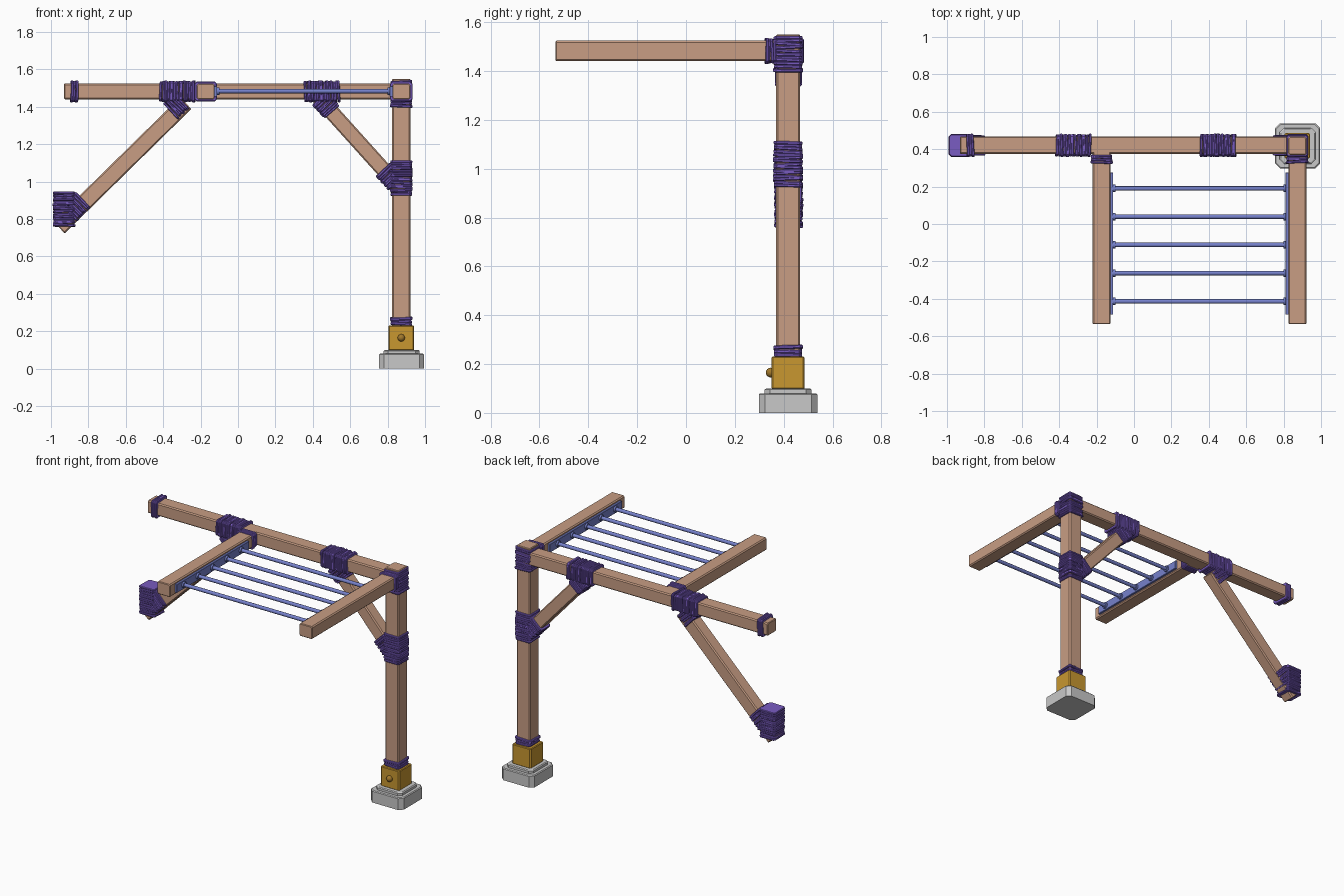
import bpy, bmesh, random
from mathutils import Vector

random.seed(4)
cube = bpy.data.objects.get("Cube")
if cube:
    bpy.data.objects.remove(cube, do_unlink=True)


def material(name, r, g, b):
    m = bpy.data.materials.new(name)
    m.use_nodes = True
    m.diffuse_color = (r, g, b, 1)
    node = m.node_tree.nodes["Principled BSDF"]
    node.inputs["Base Color"].default_value = (r, g, b, 1)
    node.inputs["Roughness"].default_value = 0.8
    return m


WOOD = material("wood", 0.58, 0.34, 0.23)
ROPE = material("purple rope", 0.19, 0.105, 0.53)
BLUE = material("blue metal", 0.18, 0.22, 0.6)
GOLD = material("gold metal", 0.58, 0.31, 0.03)
BRONZE = material("bronze bolt", 0.36, 0.19, 0.025)
STONE = material("grey stone", 0.58, 0.58, 0.58)


def finish(name, bm, mat):
    bmesh.ops.recalc_face_normals(bm, faces=bm.faces)
    mesh = bpy.data.meshes.new(name)
    bm.to_mesh(mesh)
    bm.free()
    mesh.materials.append(mat)
    ob = bpy.data.objects.new(name, mesh)
    bpy.context.collection.objects.link(ob)
    return ob


def frame(a, b):
    """Origin, axis, the two cross axes and the length of a run from a to b."""
    a, b = Vector(a), Vector(b)
    d = (b - a).normalized()
    v = Vector((0, 0, 1)) if abs(d.y) > 0.9 else Vector((0, 1, 0))
    return a, d, v.cross(d), v, (b - a).length


def loft(bm, fr, sections, tilt=(0, 0)):
    """Chamfered rectangles (distance, half u, half v, chamfer) skinned and capped."""
    o, d, u, v, _ = fr
    loops = []
    for t, hu, hv, c in sections:
        outline = [(hu, hv - c), (hu - c, hv), (c - hu, hv), (-hu, hv - c),
                   (-hu, c - hv), (c - hu, -hv), (hu - c, -hv), (hu, c - hv)]
        loops.append([bm.verts.new(o + u * p + v * q + d * (t + tilt[0] * p + tilt[1] * q))
                      for p, q in outline])
    for lo, hi in zip(loops, loops[1:]):
        for i in range(8):
            j = (i + 1) % 8
            bm.faces.new((lo[i], lo[j], hi[j], hi[i]))
    bm.faces.new(loops[0][::-1])
    bm.faces.new(loops[-1])


def bar(name, a, b, hu, hv, mat, c=0.007):
    fr = frame(a, b)
    n = fr[4]
    e = c * 0.6
    bm = bmesh.new()
    loft(bm, fr, [(0, hu - e, hv - e, c), (e, hu, hv, c),
                  (n - e, hu, hv, c), (n, hu - e, hv - e, c)])
    return finish(name, bm, mat)


def wrap(name, a, b, hu=0.059, hv=0.061):
    """Stack of slightly crooked rope turns."""
    fr = frame(a, b)
    count = max(3, round(fr[4] / 0.0125))
    step = fr[4] / count
    bm = bmesh.new()
    for i in range(count):
        t = (i + 0.5) * step
        g = random.uniform(-0.004, 0.001)
        p, q, w = hu + g, hv + g, step * 0.55
        loft(bm, fr, [(t - w, p - 0.004, q - 0.004, 0.009), (t - w * 0.5, p, q, 0.012),
                      (t + w * 0.5, p, q, 0.012), (t + w, p - 0.004, q - 0.004, 0.009)],
             (random.uniform(-0.06, 0.06), random.uniform(-0.06, 0.06)))
    return finish(name, bm, ROPE)


def rod(name, a, b, r, mat, sides=12):
    o, d, u, v, n = frame(a, b)
    bm = bmesh.new()
    bmesh.ops.create_cone(bm, cap_ends=True, segments=sides, radius1=r, radius2=r, depth=n)
    rot = d.to_track_quat("Z", "Y")
    for vert in bm.verts:
        vert.co = rot @ vert.co + o + d * (n / 2)
    ob = finish(name, bm, mat)
    for p in ob.data.polygons:
        p.use_smooth = len(p.vertices) == 4
    return ob


PX, PY, BZ = 0.873, 0.418, 1.482   # post centre and beam height

# Footing, sleeve and bolt
bm = bmesh.new()
up = frame((PX + 0.002, PY, 0), (PX + 0.002, PY, 0.1))
loft(bm, up, [(0, 0.12, 0.12, 0.025), (0.075, 0.12, 0.12, 0.025), (0.08, 0.115, 0.115, 0.025)])
loft(bm, up, [(0.078, 0.096, 0.096, 0.022), (0.095, 0.096, 0.096, 0.022), (0.1, 0.09, 0.09, 0.022)])
finish("footing", bm, STONE)
bar("post_sleeve", (PX, PY, 0.098), (PX, PY, 0.23), 0.069, 0.068, GOLD)
bm = bmesh.new()
bmesh.ops.create_uvsphere(bm, u_segments=14, v_segments=8, radius=0.02)
bmesh.ops.translate(bm, verts=bm.verts, vec=(PX, 0.347, 0.165))
bolt = finish("sleeve_bolt", bm, BRONZE)
for p in bolt.data.polygons:
    p.use_smooth = True

# Timber frame
bar("post", (PX, PY, 0.15), (PX, PY, 1.55), 0.049, 0.049, WOOD)
bar("cross_beam", (-0.93, 0.422, BZ), (PX, 0.422, BZ), 0.042, 0.047, WOOD)
bar("short_brace", (0.43, 0.42, 1.45), (0.865, 0.42, 0.967), 0.041, 0.04, WOOD)
bar("long_brace", (-0.28, 0.42, 1.42), (-0.957, 0.42, 0.755), 0.044, 0.042, WOOD)
RAILS = {"left": PX, "right": -0.173}
for side, x in RAILS.items():
    bar(side + "_rail", (x, -0.535, BZ), (x, 0.39, BZ), 0.048, 0.042, WOOD)

# Rope lashings on the post
wrap("post_foot_rope", (PX, PY, 0.232), (PX, PY, 0.275), 0.06, 0.06)
wrap("post_middle_rope", (PX, PY, 0.925), (PX, PY, 1.112), 0.06, 0.061)
wrap("post_top_rope", (PX, PY, 1.397), (PX, PY, 1.54), 0.06, 0.061)

# Rope lashings on the beam and rails
for name, x0, x1 in (("beam_end", -0.895, -0.857), ("beam_outer", -0.418, -0.23),
                     ("beam_inner", 0.355, 0.545)):
    wrap(name + "_rope", (x0, 0.42, BZ), (x1, 0.42, BZ), 0.058, 0.062)
for side, x in RAILS.items():
    wrap(side + "_rail_rope", (x, 0.325, BZ), (x, 0.37, BZ), 0.06, 0.053)

# Rope lashings on the braces
wrap("long_brace_end_rope", (-0.93, 0.42, 0.76), (-0.93, 0.42, 0.945), 0.06, 0.06)
wrap("long_brace_low_rope", (-0.90, 0.42, 0.83), (-0.828, 0.42, 0.903), 0.058, 0.055)
wrap("long_brace_top_rope", (-0.36, 0.42, 1.375), (-0.30, 0.42, 1.435), 0.058, 0.055)
wrap("short_brace_top_rope", (0.435, 0.42, 1.445), (0.503, 0.42, 1.372), 0.055, 0.055)
wrap("short_brace_low_rope", (0.775, 0.42, 1.065), (0.845, 0.42, 0.99), 0.055, 0.055)

# Mounting strips, collars and rungs
X0, X1 = -0.125, 0.825
for side, x, s in (("right", X0, 1), ("left", X1, -1)):
    bar(side + "_mount_strip", (x + 0.005 * s, -0.485, BZ), (x + 0.005 * s, 0.275, BZ),
        0.009, 0.028, BLUE, 0.002)
for i in range(5):
    y = 0.19 - 0.151 * i
    z = BZ + 0.002
    rod(f"rung_{i + 1}", (X0, y, z), (X1, y, z), 0.012, BLUE)
    for side, x, s in (("right", X0, 1), ("left", X1, -1)):
        rod(f"{side}_collar_{i + 1}", (x, y, z), (x + 0.025 * s, y, z), 0.02, BLUE)
